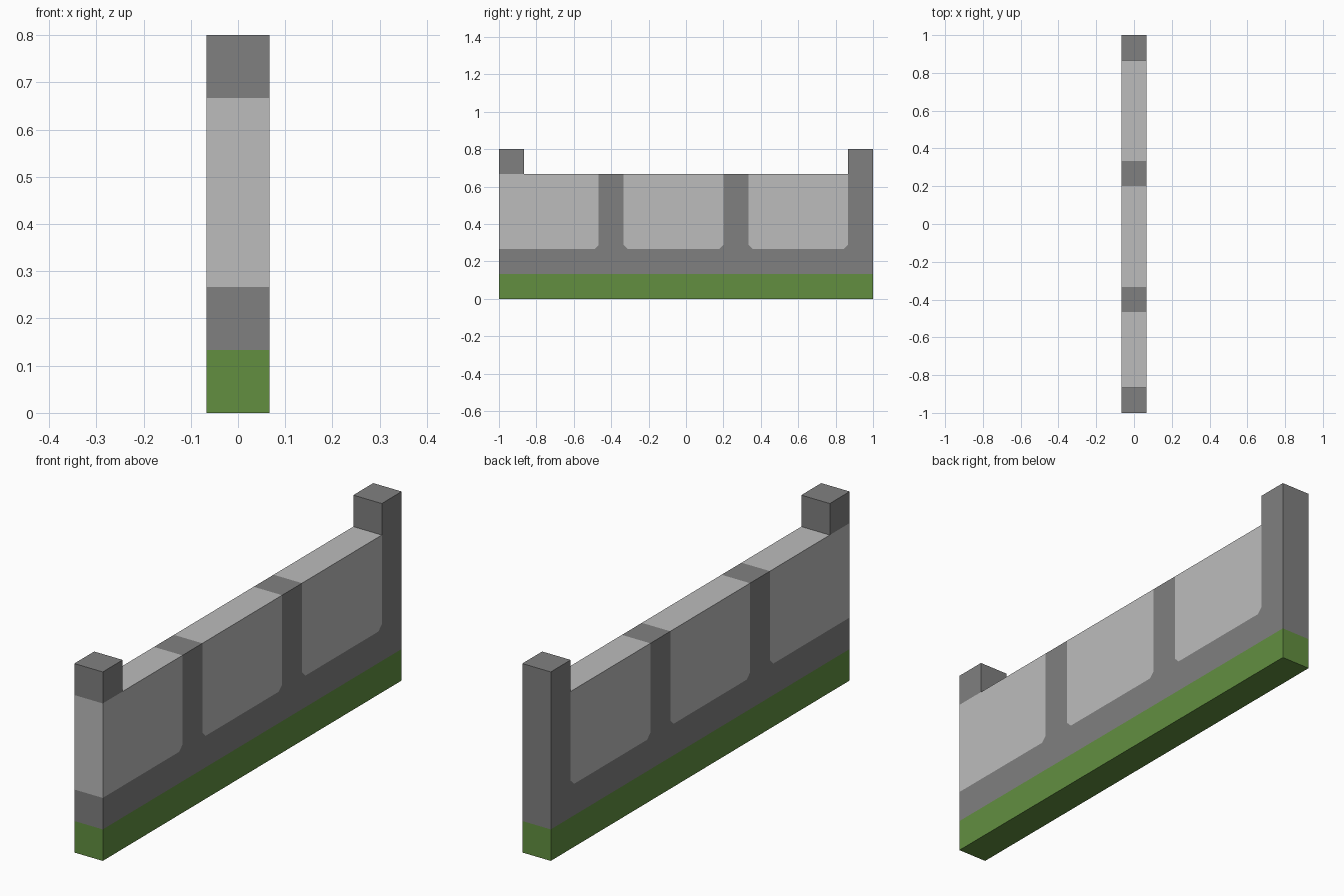
import bpy, bmesh

if "Cube" in bpy.data.objects:
    bpy.data.objects.remove(bpy.data.objects["Cube"])

U = 2 / 15            # one module: wall thickness and post width
HALF = U / 2
SILL, TOP, PEAK = 2 * U, 5 * U, 6 * U
CUT = 0.022           # clipped lower panel corners


def material(name, rgb):
    m = bpy.data.materials.new(name)
    m.use_nodes = True
    colour = (*rgb, 1)
    m.diffuse_color = colour
    bsdf = m.node_tree.nodes["Principled BSDF"]
    bsdf.inputs["Base Color"].default_value = colour
    bsdf.inputs["Roughness"].default_value = 0.9
    return m


dark = material("dark_grey_stone", (0.216, 0.216, 0.216))
light = material("light_grey_stone", (0.503, 0.503, 0.503))
green = material("grass_green", (0.122, 0.275, 0.051))


def prism(name, outline, mat):
    """Extrude a (y, z) outline across the wall thickness."""
    bm = bmesh.new()
    face = bm.faces.new([bm.verts.new((-HALF, y, z)) for y, z in outline])
    moved = bmesh.ops.extrude_face_region(bm, geom=[face])["geom"]
    verts = [v for v in moved if isinstance(v, bmesh.types.BMVert)]
    bmesh.ops.translate(bm, verts=verts, vec=(2 * HALF, 0, 0))
    bmesh.ops.recalc_face_normals(bm, faces=bm.faces)
    mesh = bpy.data.meshes.new(name)
    bm.to_mesh(mesh)
    bm.free()
    mesh.materials.append(mat)
    obj = bpy.data.objects.new(name, mesh)
    bpy.context.collection.objects.link(obj)
    return obj


def block(name, y0, y1, z0, z1, mat):
    return prism(name, [(y0, z0), (y1, z0), (y1, z1), (y0, z1)], mat)


# Grass strip along the ground
block("grass_base", -1, 1, 0, U, green)

# Stone panels: the first runs out to the open front end with a square corner
frame = [(-1, U)]
for i in range(3):
    y0 = -1 + 5 * U * i
    y1 = y0 + 4 * U
    lower = [(y0, SILL)] if i == 0 else [(y0, TOP), (y0, SILL + CUT), (y0 + CUT, SILL)]
    lower += [(y1 - CUT, SILL), (y1, SILL + CUT), (y1, TOP)]
    frame += lower
    prism(f"panel_{i + 1}", lower + ([(y0, TOP)] if i == 0 else []), light)

# Sill, dividers and tall back post in one continuous frame
frame += [(1 - U, PEAK), (1, PEAK), (1, U)]
prism("stone_frame", frame, dark)

# Cap over the open front end
block("front_cap", -1, -1 + U, TOP, PEAK, dark)
